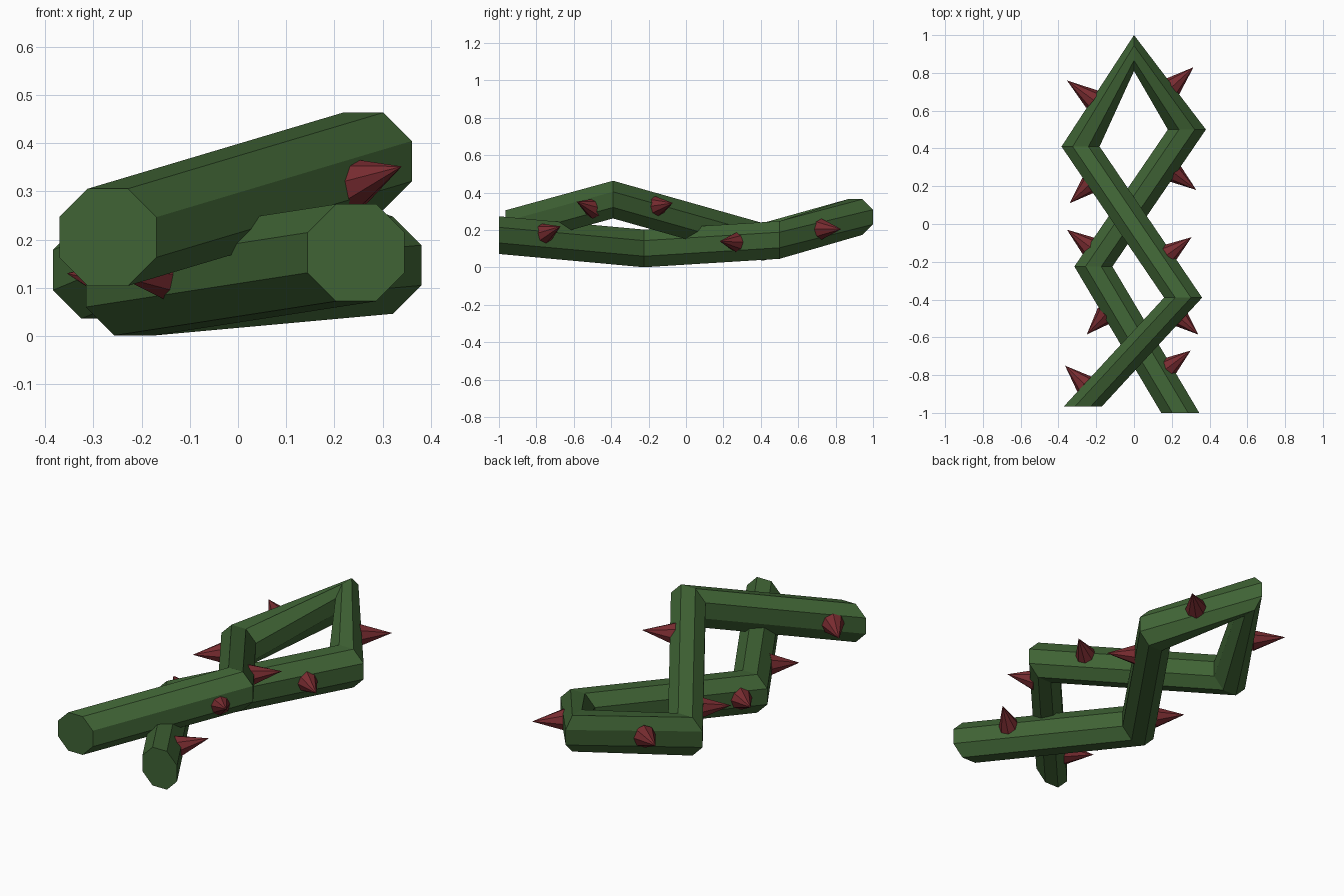
import bpy, math
from mathutils import Vector

if "Cube" in bpy.data.objects:
    bpy.data.objects.remove(bpy.data.objects["Cube"])

def material(name, rgb):
    m = bpy.data.materials.new(name)
    m.diffuse_color = (*rgb, 1)
    m.use_nodes = True
    m.node_tree.nodes["Principled BSDF"].inputs["Base Color"].default_value = m.diffuse_color
    return m

green = material("vine_green", (0.05, 0.125, 0.035))
red = material("thorn_red", (0.19, 0.025, 0.03))

def add_mesh(name, verts, faces, mat):
    me = bpy.data.meshes.new(name)
    me.from_pydata(verts, [], faces)
    me.materials.append(mat)
    ob = bpy.data.objects.new(name, me)
    bpy.context.collection.objects.link(ob)
    return ob

SIDES = 8

def vine(name, path):
    """Octagonal tube; each point is x, y, z, radius, yaw of the ring's side axis."""
    verts, faces = [], []
    for x, y, z, r, yaw in path:
        side = Vector((math.cos(yaw), math.sin(yaw), 0))
        for i in range(SIDES):
            a = 2 * math.pi * (i + 0.5) / SIDES
            verts.append(Vector((x, y, z)) + side * r * math.cos(a) + Vector((0, 0, r * math.sin(a))))
    for k in range(len(path) - 1):
        for i in range(SIDES):
            j = (i + 1) % SIDES
            a, b = k * SIDES, (k + 1) * SIDES
            faces.append((a + i, b + i, b + j, a + j))
    n = len(verts)
    faces.append(tuple(range(SIDES)))
    faces.append(tuple(reversed(range(n - SIDES, n))))
    return add_mesh(name, verts, faces, green)

# Two zigzag vines woven over each other and meeting at the back tip
R = 0.109
tip = (0, 0.905, 0.27, 0.103, -math.pi / 2)
vine("left_vine", [(-0.27, -0.965, 0.205, R, 0), (0.26, -0.39, 0.363, R, 0),
                   (-0.283, 0.41, 0.137, R, 0), tip])
vine("right_vine", [tip, (0.28, 0.5, 0.147, R, -math.pi), (-0.215, -0.225, 0.102, R, -math.pi),
                    (0.245, -1.0, 0.173, R, -math.pi)])

# Thorns: base centre and point
thorns = [
    ((-0.22, 0.66, 0.205), (-0.355, 0.76, 0.23)),
    ((0.20, 0.725, 0.205), (0.315, 0.83, 0.205)),
    ((-0.23, 0.215, 0.19), (-0.34, 0.11, 0.19)),
    ((0.205, 0.275, 0.135), (0.33, 0.18, 0.14)),
    ((-0.235, -0.12, 0.11), (-0.355, -0.03, 0.13)),
    ((0.18, -0.16, 0.325), (0.305, -0.07, 0.345)),
    ((-0.15, -0.48, 0.13), (-0.25, -0.585, 0.125)),
    ((0.235, -0.49, 0.315), (0.34, -0.585, 0.352)),
    ((0.18, -0.76, 0.18), (0.30, -0.67, 0.22)),
    ((-0.26, -0.85, 0.23), (-0.365, -0.75, 0.22)),
]
for n, (base, point) in enumerate(thorns, 1):
    base, point = Vector(base), Vector(point)
    q = (point - base).to_track_quat('Z', 'Y')
    ring = [base + q @ Vector((0.056 * math.cos(t), 0.056 * math.sin(t), 0))
            for t in (2 * math.pi * i / SIDES for i in range(SIDES))]
    faces = [(i, (i + 1) % SIDES, SIDES) for i in range(SIDES)] + [tuple(reversed(range(SIDES)))]
    add_mesh(f"thorn_{n}", ring + [point], faces, red)
